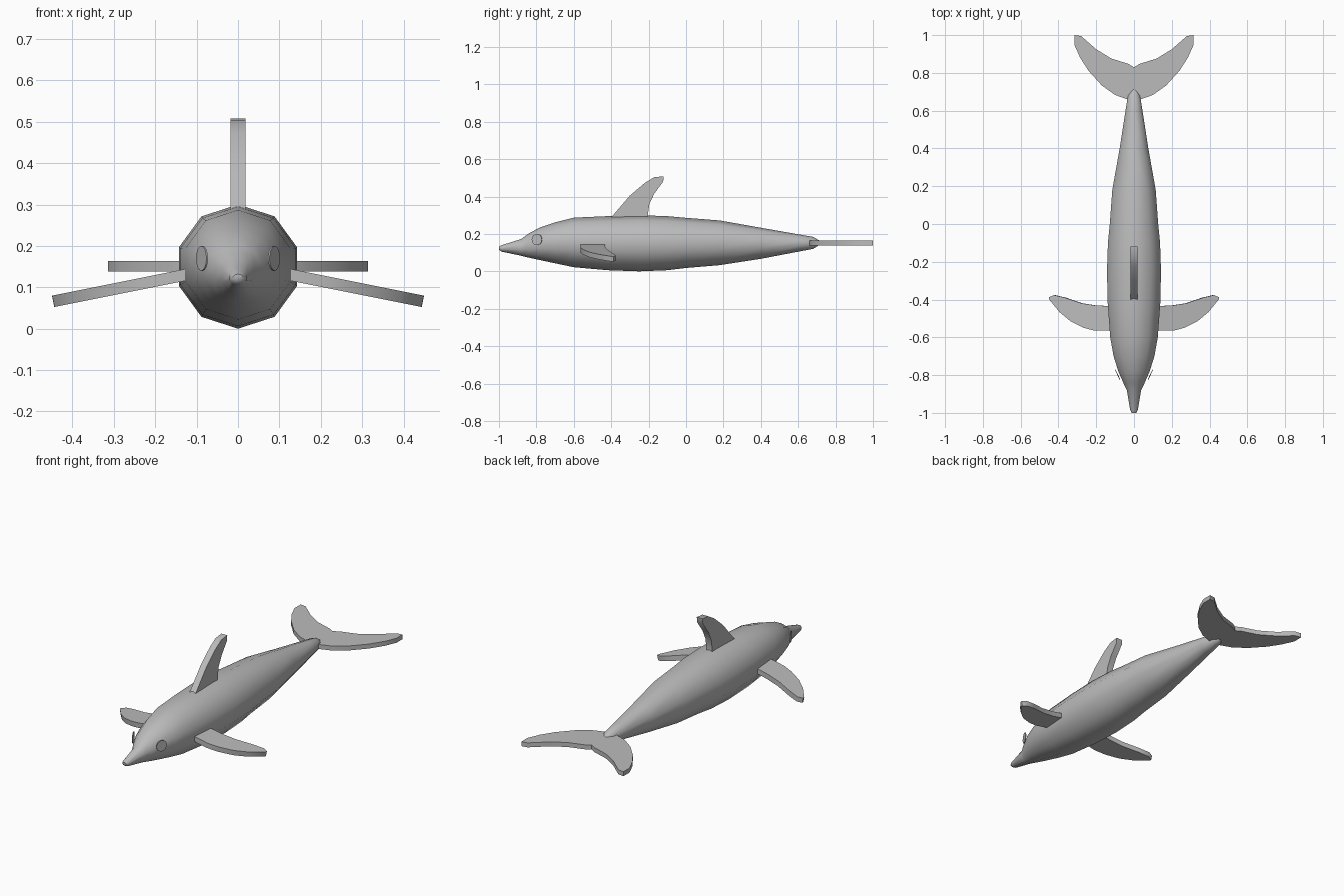
import bpy, bmesh
from math import sin, cos, pi, radians
from mathutils import Vector

cube = bpy.data.objects.get("Cube")
if cube:
    bpy.data.objects.remove(cube, do_unlink=True)

grey = bpy.data.materials.new("plain grey")
grey.use_nodes = True
tone = (0.5, 0.5, 0.5, 1)
grey.diffuse_color = tone
grey.node_tree.nodes["Principled BSDF"].inputs["Base Color"].default_value = tone


def finish(name, bm, angle):
    """Turn a bmesh into a shaded object."""
    bmesh.ops.recalc_face_normals(bm, faces=bm.faces)
    mesh = bpy.data.meshes.new(name)
    bm.to_mesh(mesh)
    bm.free()
    mesh.materials.append(grey)
    obj = bpy.data.objects.new(name, mesh)
    bpy.context.collection.objects.link(obj)
    bpy.ops.object.select_all(action='DESELECT')
    obj.select_set(True)
    bpy.context.view_layer.objects.active = obj
    bpy.ops.object.shade_smooth_by_angle(angle=radians(angle))
    return obj


def loft(name, stations, sides=10):
    """Skin ten-sided rings given as (y, bottom, top, half width)."""
    bm = bmesh.new()
    rings = []
    for y, low, high, half in stations:
        ring = []
        for i in range(sides):
            a = pi / 2 + 2 * pi * i / sides
            ring.append(bm.verts.new((cos(a) * half / cos(pi / sides), y,
                                      (low + high) / 2 + sin(a) * (high - low) / 2)))
        rings.append(ring)
    for a, b in zip(rings, rings[1:]):
        for i in range(sides):
            j = (i + 1) % sides
            bm.faces.new((a[i], a[j], b[j], b[i]))
    bm.faces.new(rings[0])
    bm.faces.new(rings[-1])
    return finish(name, bm, 60)


def slab(name, outline, origin, u, v, thickness):
    """Extrude a flat outline, centred on the plane spanned by u and v."""
    u, v = Vector(u).normalized(), Vector(v).normalized()
    n = u.cross(v) * thickness
    bm = bmesh.new()
    base = [bm.verts.new(Vector(origin) + u * p + v * q - n / 2) for p, q in outline]
    face = bm.faces.new(base)
    new = bmesh.ops.extrude_face_region(bm, geom=[face])["geom"]
    bmesh.ops.translate(bm, vec=n, verts=[g for g in new if isinstance(g, bmesh.types.BMVert)])
    return finish(name, bm, 40)


# Body from snout to tail stock
loft("body", [
    (-1.0, .115, .132, .012), (-.985, .105, .14, .02), (-.88, .083, .173, .038),
    (-.84, .073, .203, .057), (-.78, .06, .235, .083), (-.7, .043, .262, .108),
    (-.6, .022, .287, .126), (-.42, .006, .295, .139), (-.25, 0, .3, .143),
    (-.1, .006, .295, .138), (0, .018, .286, .128), (.18, .033, .272, .115),
    (.4, .067, .233, .076), (.6, .105, .198, .045), (.68, .12, .184, .032),
    (.72, .145, .16, .006)])

# Dorsal fin, swept back
slab("dorsal_fin", [
    (-.42, .27), (-.39, .3), (-.3, .405), (-.22, .473), (-.17, .503), (-.12, .508),
    (-.122, .48), (-.17, .415), (-.196, .36), (-.205, .3), (-.2, .27)],
    (0, 0, 0), (0, 1, 0), (0, 0, 1), .036)

# Tail flukes: half outline mirrored across the notch
half = [(.035, .66), (.1, .683), (.17, .733), (.24, .81), (.285, .88),
        (.314, .945), (.314, 1), (.28, .995), (.2, .925), (.12, .876), (.03, .848)]
slab("tail_flukes", half + [(0, .83)] + [(-x, y) for x, y in reversed(half)],
     (0, 0, .151), (1, 0, 0), (0, 1, 0), .025)

# Flippers and eyes on both sides
flipper = [(-.06, -.565), (.07, -.565), (.13, -.549), (.2, -.515), (.26, -.466),
           (.315, -.4), (.316, -.388), (.29, -.376), (.23, -.39), (.14, -.42),
           (.06, -.432), (-.06, -.435)]
disc = [(.03 * cos(2 * pi * i / 16), .03 * sin(2 * pi * i / 16)) for i in range(16)]
for side, label in ((1, "left"), (-1, "right")):
    slab(label + "_flipper", flipper, (side * .137, 0, .128),
         (side, 0, -.2), (0, 1, 0), .028)
    slab(label + "_eye", disc, (side * .087, -.797, .17),
         (side * sin(radians(25)), cos(radians(25)), 0), (0, 0, 1), .004)
